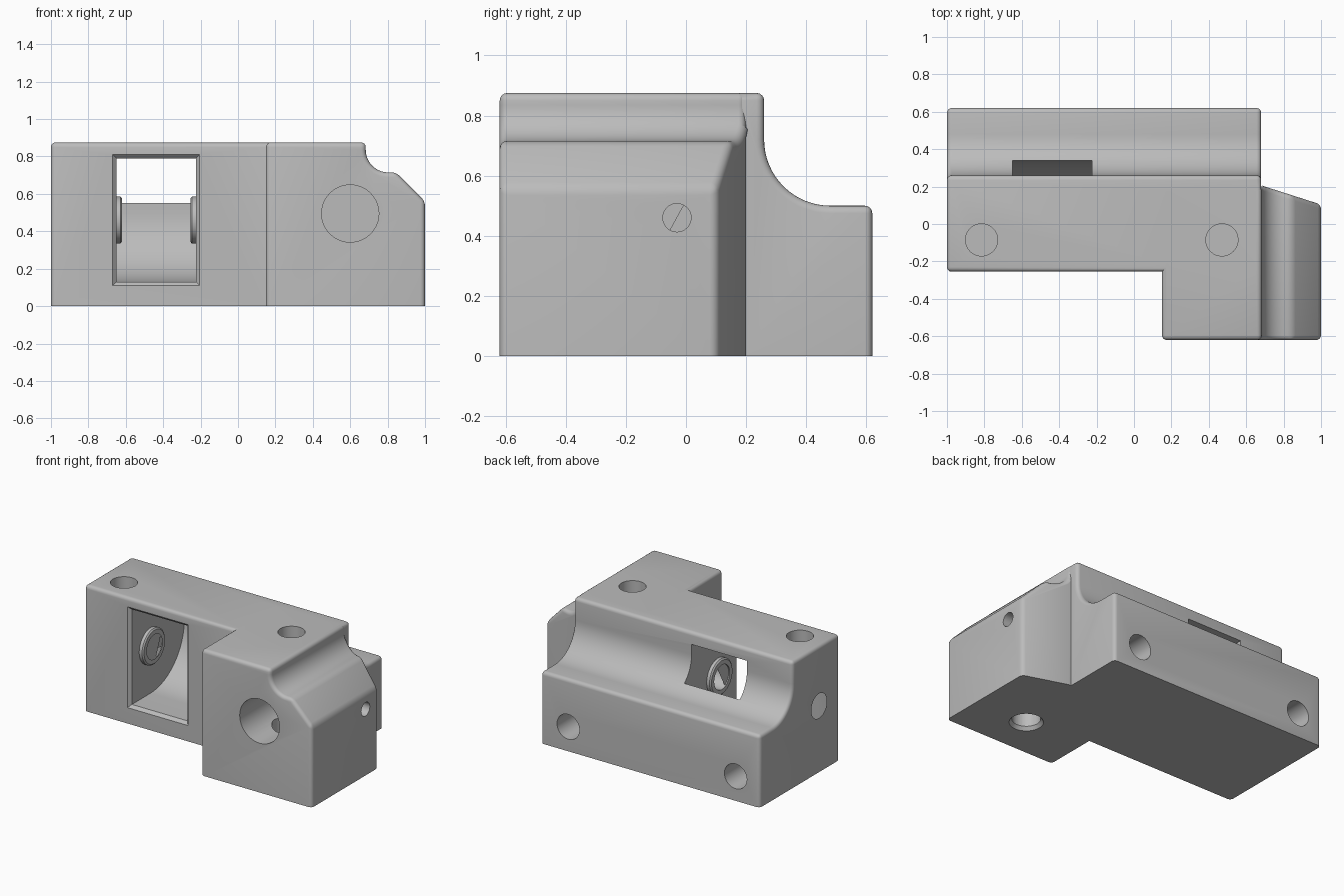
import bpy, bmesh, math
from mathutils import Vector

if "Cube" in bpy.data.objects:
    bpy.data.objects.remove(bpy.data.objects["Cube"], do_unlink=True)

gray = bpy.data.materials.new("plain gray")
gray.use_nodes = True
gray.diffuse_color = (0.5, 0.5, 0.5, 1)
gray.node_tree.nodes["Principled BSDF"].inputs["Base Color"].default_value = (0.5, 0.5, 0.5, 1)

TOP = 0.875
FRONT = -0.62
AXLE_Y, AXLE_Z = -0.03, 0.46
WIN_L, WIN_R = -0.65, -0.225


def finish(bm, name):
    bmesh.ops.recalc_face_normals(bm, faces=bm.faces[:])
    mesh = bpy.data.meshes.new(name)
    bm.to_mesh(mesh)
    bm.free()
    mesh.materials.append(gray)
    ob = bpy.data.objects.new(name, mesh)
    bpy.context.collection.objects.link(ob)
    return ob


def arc(cx, cz, r, start, end, n=16):
    angles = [math.radians(start + (end - start) * i / n) for i in range(n + 1)]
    return [(cx + r * math.cos(a), cz + r * math.sin(a)) for a in angles]


def prism(profile, axis, a, b):
    """Extrude a closed side profile along x or y."""
    bm = bmesh.new()
    place = (lambda u, v: (a, u, v)) if axis == "X" else (lambda u, v: (u, a, v))
    face = bm.faces.new([bm.verts.new(place(u, v)) for u, v in profile])
    new = bmesh.ops.extrude_face_region(bm, geom=[face])["geom"]
    step = Vector((b - a, 0, 0)) if axis == "X" else Vector((0, b - a, 0))
    bmesh.ops.translate(bm, vec=step, verts=[g for g in new if isinstance(g, bmesh.types.BMVert)])
    bmesh.ops.recalc_face_normals(bm, faces=bm.faces[:])
    return bm


def round_edges(bm, radius=0.025):
    """Round every sharp edge except those on the base."""
    sharp = [e for e in bm.edges if e.calc_face_angle(0) > 0.5
             and max(v.co.z for v in e.verts) > 0.001]
    bmesh.ops.bevel(bm, geom=sharp, offset=radius, segments=4, profile=0.5, affect="EDGES")


def rod(start, end, r1, r2=None):
    """Cylinder or cone between two points."""
    start, end = Vector(start), Vector(end)
    bm = bmesh.new()
    bmesh.ops.create_cone(bm, cap_ends=True, segments=48, radius1=r1,
                          radius2=r1 if r2 is None else r2, depth=(end - start).length)
    turn = (end - start).to_track_quat("Z", "Y").to_matrix()
    bmesh.ops.rotate(bm, cent=(0, 0, 0), matrix=turn, verts=bm.verts[:])
    bmesh.ops.translate(bm, vec=(start + end) / 2, verts=bm.verts[:])
    return bm


def combine(target, bm, operation):
    tool = finish(bm, "helper")
    tool.hide_render = True
    mod = target.modifiers.new("cut", "BOOLEAN")
    mod.operation = operation
    mod.solver = "EXACT"
    mod.object = tool
    bpy.context.view_layer.objects.active = target
    bpy.ops.object.modifier_apply(modifier=mod.name)
    bpy.data.objects.remove(tool, do_unlink=True)


# Long body with a scooped back
body_profile = [(-0.255, 0), (-0.255, TOP), (0.26, TOP)]
body_profile += arc(0.48, 0.72, 0.22, 180, 270) + [(0.62, 0.5), (0.62, 0)]
bm = prism(body_profile, "X", -1, 0.68)
round_edges(bm)
body = finish(bm, "housing")

# Front shoulder with a scooped, chamfered side and slanted back
side_profile = [(0.15, 0), (0.15, TOP), (0.683, TOP)]
side_profile += arc(0.803, 0.835, 0.12, 180, 270) + [(0.845, 0.715), (1, 0.56), (1, 0)]
bm = prism(side_profile, "Y", FRONT, 0.2)
cut = bmesh.ops.bisect_plane(bm, geom=bm.verts[:] + bm.edges[:] + bm.faces[:],
                             plane_co=(0.7, 0.2, 0), plane_no=(0.32, 1, 0), clear_outer=True)
bmesh.ops.holes_fill(bm, edges=[e for e in bm.edges if e.is_boundary], sides=0)
bmesh.ops.recalc_face_normals(bm, faces=bm.faces[:])
round_edges(bm)
combine(body, bm, "UNION")

# Window with a curved floor that opens into the back scoop
window = [(-0.4, 0.13)] + arc(AXLE_Y, 0.5, 0.37, 270, 360)
window += [(0.34, 0.56), (0.6, 0.56), (0.6, 0.79), (-0.4, 0.79)]
combine(body, prism(window, "X", WIN_L, WIN_R), "DIFFERENCE")

# Flared front rim of the window
bm = bmesh.new()
bmesh.ops.create_cube(bm, size=1)
for v in bm.verts:
    grow = 0.04 if v.co.y < 0 else -0.002
    v.co = ((WIN_L + WIN_R) / 2 + v.co.x * (WIN_R - WIN_L + 2 * grow),
            -0.275 if v.co.y < 0 else -0.233,
            AXLE_Z + v.co.z * (0.66 + 2 * grow))
combine(body, bm, "DIFFERENCE")

# Raised axle bosses on both window walls
for wall, d in ((WIN_L, 1), (WIN_R, -1)):
    points = [(wall + d * t, AXLE_Y, AXLE_Z) for t in (-0.02, 0.022, 0.03)]
    combine(body, rod(points[0], points[1], 0.125), "UNION")
    combine(body, rod(points[1], points[2], 0.125, 0.115), "UNION")

# Axle bore: wide from one end, narrow to the other
combine(body, rod((-1.1, AXLE_Y, AXLE_Z), (0.05, AXLE_Y, AXLE_Z), 0.085), "DIFFERENCE")
combine(body, rod((0, AXLE_Y, AXLE_Z), (1.1, AXLE_Y, AXLE_Z), 0.047), "DIFFERENCE")

# Blind round sockets in the top and the back
for x in (-0.815, 0.47):
    combine(body, rod((x, -0.085, 1), (x, -0.085, TOP - 0.25), 0.086), "DIFFERENCE")
    combine(body, rod((x, 0.7, 0.17), (x, 0.37, 0.17), 0.086), "DIFFERENCE")

# Large front socket with a countersunk hole from the base
combine(body, rod((0.6, -0.7, 0.495), (0.6, -0.17, 0.495), 0.153), "DIFFERENCE")
combine(body, rod((0.6, -0.33, -0.1), (0.6, -0.33, 0.45), 0.09), "DIFFERENCE")
combine(body, rod((0.6, -0.33, -0.01), (0.6, -0.33, 0.03), 0.115, 0.085), "DIFFERENCE")

# Smooth rounds, keep hard edges
bpy.ops.object.select_all(action="DESELECT")
body.select_set(True)
bpy.context.view_layer.objects.active = body
bpy.ops.object.shade_smooth_by_angle(angle=math.radians(30))
